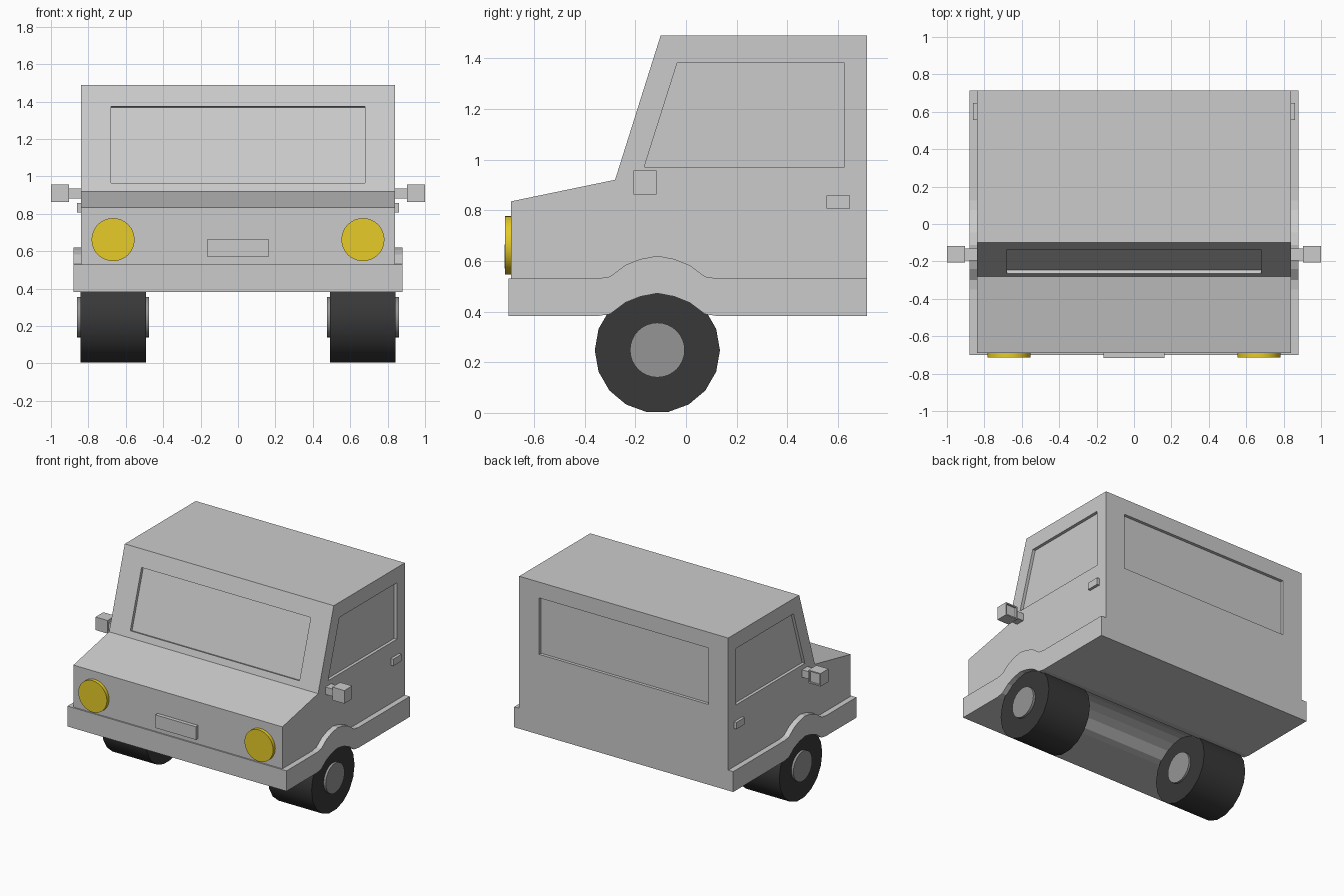
import bpy, bmesh, math
from mathutils import Vector

if "Cube" in bpy.data.objects:
    bpy.data.objects.remove(bpy.data.objects["Cube"])


def finish(name, bm, mat=None):
    bmesh.ops.recalc_face_normals(bm, faces=bm.faces)
    me = bpy.data.meshes.new(name)
    bm.to_mesh(me)
    bm.free()
    ob = bpy.data.objects.new(name, me)
    bpy.context.collection.objects.link(ob)
    if mat:
        me.materials.append(mat)
    return ob


def prism(name, points, offset):
    """Extrude a planar outline of 3D points along an offset vector."""
    bm = bmesh.new()
    face = bm.faces.new([bm.verts.new(p) for p in points])
    ext = bmesh.ops.extrude_face_region(bm, geom=[face], use_keep_orig=True)
    moved = [g for g in ext["geom"] if isinstance(g, bmesh.types.BMVert)]
    bmesh.ops.translate(bm, verts=moved, vec=Vector(offset))
    return finish(name, bm)


def side_prism(name, yz, x0, x1):
    return prism(name, [(x0, y, z) for y, z in yz], (x1 - x0, 0, 0))


def box(name, x0, x1, y0, y1, z0, z1):
    return side_prism(name, [(y0, z0), (y1, z0), (y1, z1), (y0, z1)], x0, x1)


def cylinder(name, center, radius, depth, axis, sides, mat=None):
    bm = bmesh.new()
    bmesh.ops.create_cone(bm, cap_ends=True, segments=sides,
                          radius1=radius, radius2=radius, depth=depth)
    ob = finish(name, bm, mat)
    turn = Vector((0, 0, 1)).rotation_difference(Vector(axis)).to_matrix().to_4x4()
    ob.data.transform(turn)
    ob.location = center
    bpy.ops.object.select_all(action='DESELECT')
    ob.select_set(True)
    bpy.context.view_layer.objects.active = ob
    bpy.ops.object.shade_smooth_by_angle(angle=math.radians(35))
    return ob


def material(name, color):
    m = bpy.data.materials.new(name)
    m.diffuse_color = (*color, 1)
    m.use_nodes = True
    m.node_tree.nodes["Principled BSDF"].inputs["Base Color"].default_value = m.diffuse_color
    return m


rubber = material("rubber", (0.04, 0.04, 0.04))
yellow = material("lamp_yellow", (0.8, 0.6, 0.02))
hub_grey = material("hub_grey", (0.3, 0.3, 0.3))

# Cab body
body = side_prism("cab_body", [(-0.69, 0.50), (-0.69, 0.835), (-0.28, 0.92),
                               (-0.10, 1.49), (0.715, 1.49), (0.715, 0.50)], -0.84, 0.84)

# Recessed windows: outlines pushed in by the recess depth and out by a margin
D, OUT, W = 0.022, 0.06, 0.68
side_win = [(-0.165, 0.97), (0.625, 0.97), (0.625, 1.38), (-0.035, 1.38)]
cutters = [side_prism("side_window_cutter", side_win, s * (0.84 - D), s * (0.84 + OUT))
           for s in (1, -1)]
cutters.append(box("rear_window_cutter", -W, W, 0.715 - D, 0.715 + OUT, 0.965, 1.375))
slope = Vector((0, 0.18, 0.57)).normalized()
n = Vector((0, -slope.z, slope.y))
base = Vector((0, -0.28, 0.92))
low, high = (base + slope * ((z - 0.92) / slope.z) - n * D for z in (0.965, 1.375))
cutters.append(prism("windshield_cutter",
                     [low + Vector((-W, 0, 0)), low + Vector((W, 0, 0)),
                      high + Vector((W, 0, 0)), high + Vector((-W, 0, 0))], n * (D + OUT)))
for c in cutters:
    c.hide_render = True
    mod = body.modifiers.new(c.name, 'BOOLEAN')
    mod.operation, mod.solver, mod.object = 'DIFFERENCE', 'EXACT', c
bpy.context.view_layer.objects.active = body
for mod in list(body.modifiers):
    bpy.ops.object.modifier_apply(modifier=mod.name)
for c in cutters:
    bpy.data.objects.remove(c)

# Lower skirt with a wheel arch running across the full width
arch = [(-0.70, 0.53), (-0.35, 0.53), (-0.30, 0.538), (-0.24, 0.583), (-0.18, 0.607),
        (-0.113, 0.62), (-0.045, 0.607), (0.015, 0.583), (0.075, 0.538),
        (0.125, 0.53), (0.715, 0.53)]
side_prism("lower_skirt", arch + [(y, z - 0.148) for y, z in reversed(arch)], -0.88, 0.88)

# Number plate
box("front_plate", -0.163, 0.163, -0.717, -0.68, 0.57, 0.665)

for s, side in ((1, "right"), (-1, "left")):
    # Wheels and hubs
    cylinder(side + "_wheel", (s * 0.667, -0.113, 0.247), 0.247, 0.352, (1, 0, 0), 18, rubber)
    cylinder(side + "_hub", (s * 0.668, -0.113, 0.248), 0.108, 0.384, (1, 0, 0), 32, hub_grey)
    # Headlights
    cylinder(side + "_headlight", (s * 0.668, -0.70, 0.662), 0.115, 0.03, (0, 1, 0), 32, yellow)
    # Door handles
    box(side + "_door_handle", s * 0.83, s * 0.86, 0.555, 0.648, 0.807, 0.857)
    # Mirror arms and heads with recessed glass at the back
    box(side + "_mirror_arm", s * 0.83, s * 0.91, -0.195, -0.132, 0.882, 0.936)
    head = box(side + "_mirror_head", s * 0.903, s * 1.0, -0.207, -0.117, 0.862, 0.957)
    bm = bmesh.new()
    bm.from_mesh(head.data)
    bm.normal_update()
    glass = [f for f in bm.faces if f.normal.y > 0.9]
    bmesh.ops.inset_region(bm, faces=glass, thickness=0.012)
    ext = bmesh.ops.extrude_face_region(bm, geom=glass)
    bmesh.ops.delete(bm, geom=glass, context='FACES_ONLY')
    bmesh.ops.translate(bm, vec=(0, -0.012, 0),
                        verts=[g for g in ext["geom"] if isinstance(g, bmesh.types.BMVert)])
    bm.to_mesh(head.data)
    bm.free()
